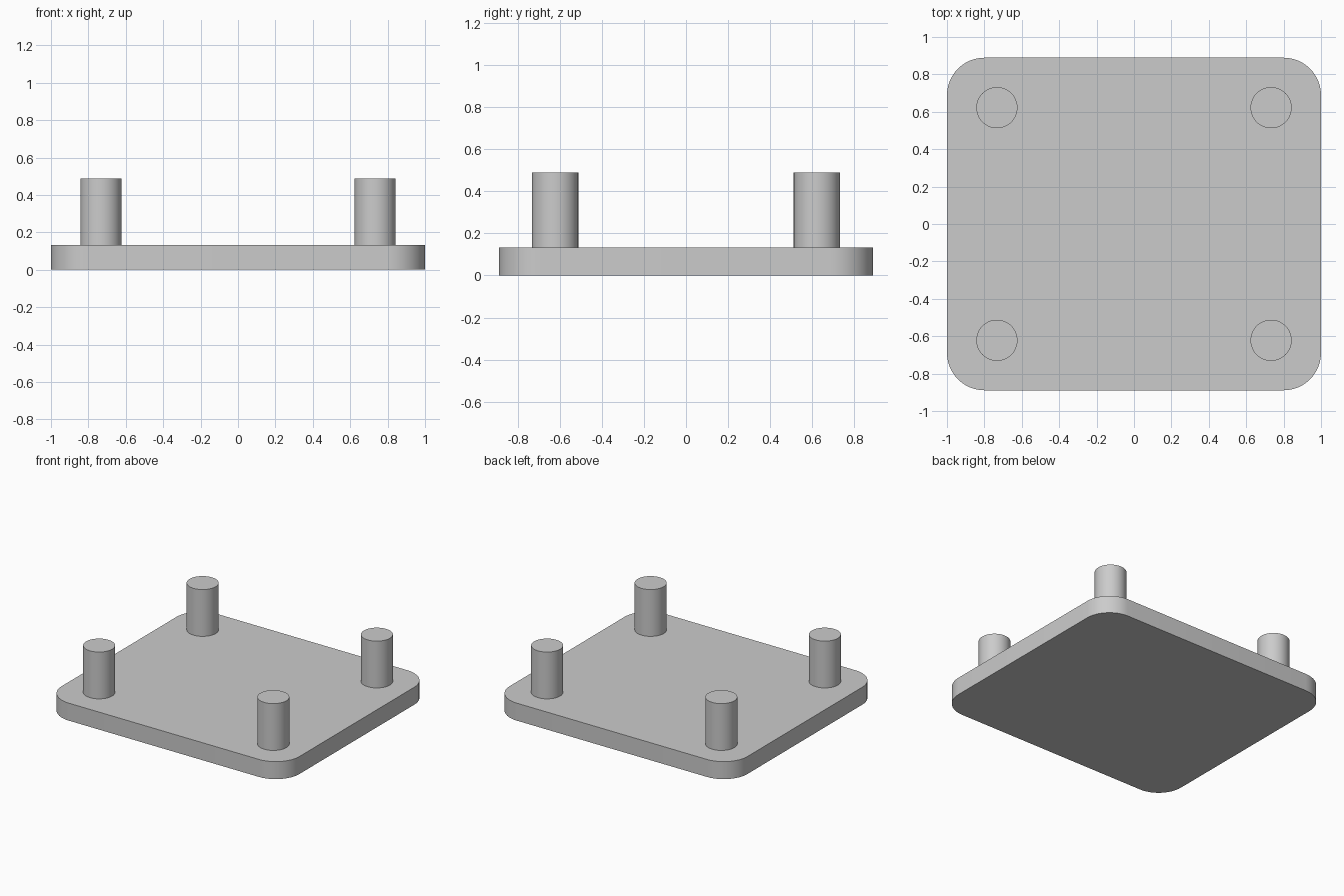
import bpy, bmesh, math

cube = bpy.data.objects.get("Cube")
if cube:
    bpy.data.objects.remove(cube, do_unlink=True)

HALF_X, HALF_Y = 1.0, 0.889
PLATE_TOP, PEG_TOP = 0.133, 0.489
CORNER_R, PEG_R = 0.2, 0.11
PEG_X, PEG_Y = 0.733, 0.622

# Single plain grey material
grey = bpy.data.materials.new("light_grey")
grey.use_nodes = True
colour = (0.6, 0.6, 0.6, 1)
grey.diffuse_color = colour
grey.node_tree.nodes["Principled BSDF"].inputs["Base Color"].default_value = colour


def extruded(name, outline, z0, z1):
    """Solid prism from a closed outline, smooth round the sides."""
    bm = bmesh.new()
    base = bm.faces.new([bm.verts.new((x, y, z0)) for x, y in outline])
    top = bmesh.ops.extrude_face_region(bm, geom=[base], use_keep_orig=True)
    verts = [g for g in top["geom"] if isinstance(g, bmesh.types.BMVert)]
    bmesh.ops.translate(bm, verts=verts, vec=(0, 0, z1 - z0))
    bmesh.ops.recalc_face_normals(bm, faces=bm.faces)
    mesh = bpy.data.meshes.new(name)
    bm.to_mesh(mesh)
    bm.free()
    mesh.materials.append(grey)
    obj = bpy.data.objects.new(name, mesh)
    bpy.context.collection.objects.link(obj)
    bpy.ops.object.select_all(action="DESELECT")
    obj.select_set(True)
    bpy.context.view_layer.objects.active = obj
    bpy.ops.object.shade_smooth_by_angle(angle=math.radians(30))
    return obj


def arc(cx, cy, radius, start, sweep, steps):
    return [(cx + radius * math.cos(start + sweep * i / steps),
             cy + radius * math.sin(start + sweep * i / steps))
            for i in range(steps + 1)]


# Base plate with rounded corners
outline = []
for i, (sx, sy) in enumerate([(1, 1), (-1, 1), (-1, -1), (1, -1)]):
    outline += arc(sx * (HALF_X - CORNER_R), sy * (HALF_Y - CORNER_R),
                   CORNER_R, i * math.pi / 2, math.pi / 2, 12)
extruded("base_plate", outline, 0, PLATE_TOP)

# Four corner pegs, seated on the plate
for end, sy in (("front", -1), ("back", 1)):
    for side, sx in (("left", 1), ("right", -1)):
        circle = arc(sx * PEG_X, sy * PEG_Y, PEG_R, 0, math.tau, 48)[:-1]
        extruded(f"{end}_{side}_peg", circle, PLATE_TOP, PEG_TOP)
